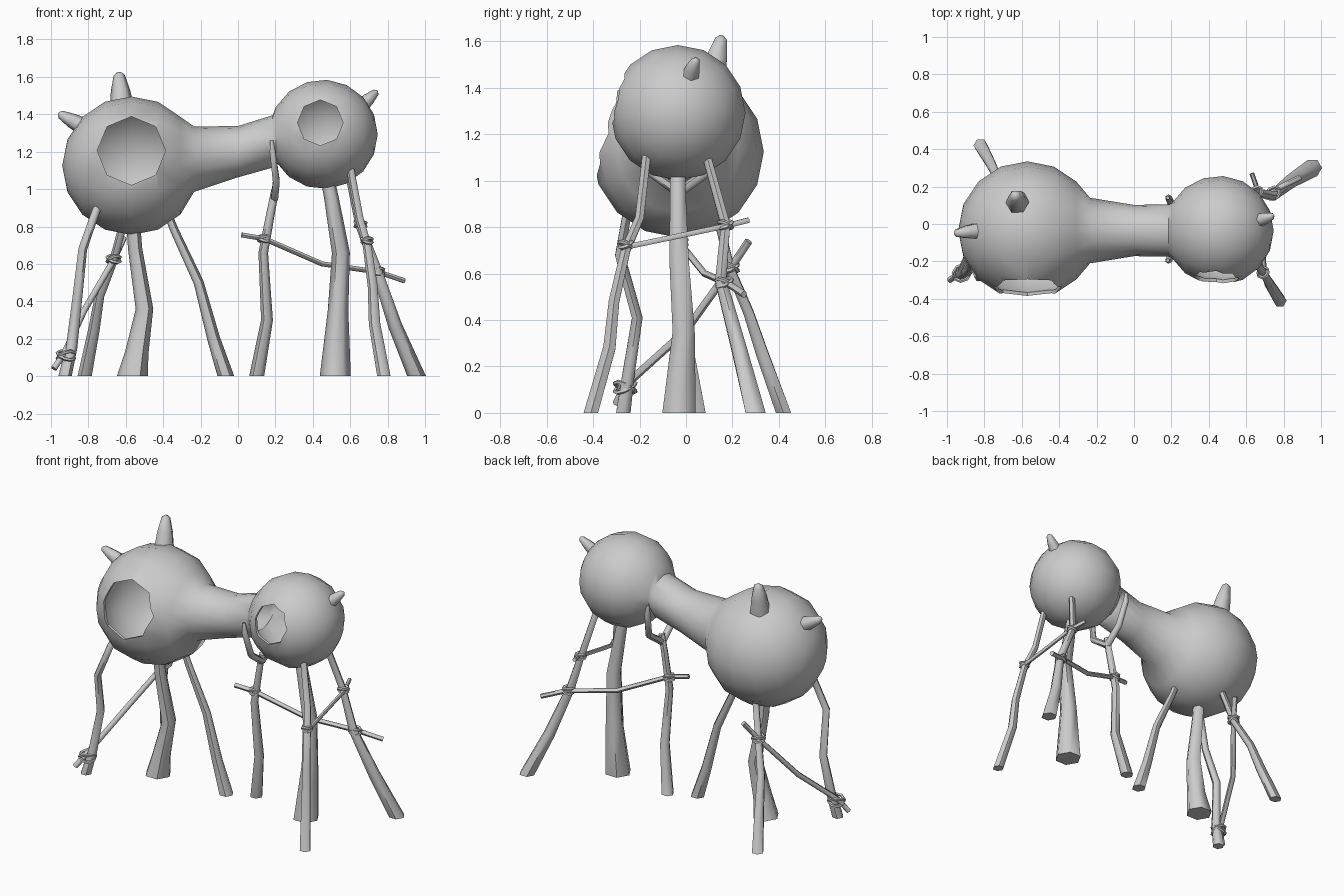
import bpy, bmesh, math
from mathutils import Vector

cube = bpy.data.objects.get("Cube")
if cube:
    bpy.data.objects.remove(cube, do_unlink=True)

grey = bpy.data.materials.new("plain_grey")
grey.use_nodes = True
COLOUR = (0.6, 0.6, 0.6, 1)
grey.diffuse_color = COLOUR
grey.node_tree.nodes["Principled BSDF"].inputs["Base Color"].default_value = COLOUR


def finish(obj, name, angle=60):
    obj.name = name
    obj.data.materials.clear()
    obj.data.materials.append(grey)
    bpy.ops.object.select_all(action='DESELECT')
    obj.select_set(True)
    bpy.context.view_layer.objects.active = obj
    bpy.ops.object.shade_smooth_by_angle(angle=math.radians(angle))
    return obj


def tube(name, points, radii, sides=6, ref=(0, 1, 0), normal=None, flat_end=False):
    """Loft polygon rings along a path; a zero radius closes to a point."""
    pts = [Vector(p) for p in points]
    bm = bmesh.new()
    rings = []
    for i, (p, r) in enumerate(zip(pts, radii)):
        t = pts[min(i + 1, len(pts) - 1)] - pts[max(i - 1, 0)]
        if normal:
            t = Vector(normal)
        elif flat_end and i == len(pts) - 1:
            t = Vector((0, 0, -1))
        t.normalize()
        u = t.cross(Vector(ref)).normalized()
        v = t.cross(u)
        rings.append([bm.verts.new(p + r * (u * math.cos(a) + v * math.sin(a)))
                      for a in (math.tau * k / sides for k in range(sides))])
    for a, b in zip(rings, rings[1:]):
        for k in range(sides):
            n = (k + 1) % sides
            bm.faces.new((a[k], a[n], b[n], b[k]))
    for ring, r in ((rings[0], radii[0]), (rings[-1], radii[-1])):
        if r > 0:
            bm.faces.new(ring)
    bmesh.ops.remove_doubles(bm, verts=bm.verts, dist=1e-5)
    bmesh.ops.recalc_face_normals(bm, faces=bm.faces)
    mesh = bpy.data.meshes.new(name)
    bm.to_mesh(mesh)
    bm.free()
    obj = bpy.data.objects.new(name, mesh)
    bpy.context.collection.objects.link(obj)
    return finish(obj, name)


# Hollow body: two round pods joined by a narrow neck
def pod(cx, cz, r, start, stop, steps):
    angles = [math.radians(start + (stop - start) * i / steps) for i in range(steps + 1)]
    return [(cx - r * math.cos(a), cz, r * abs(math.sin(a))) for a in angles]


neck = [(-.235, 1.16, .175), (0, 1.2, .137), (.185, 1.255, .14)]
profile = pod(-.57, 1.125, .37, 0, 135, 6) + neck + pod(.455, 1.293, .292, 30, 180, 7)
body = tube("body", [(x, -.035, z) for x, z, r in profile],
            [r if r > 1e-4 else 0 for x, z, r in profile], 16, normal=(1, 0, 0))
shell = body.modifiers.new("shell", 'SOLIDIFY')
shell.thickness = .018
shell.offset = -1
bpy.ops.object.modifier_apply(modifier="shell")

# Eight-sided openings in the front of each pod
for x, z, r in ((-.57, 1.205, .183), (.44, 1.355, .122)):
    bpy.ops.mesh.primitive_cylinder_add(vertices=8, radius=r, depth=.5,
                                        location=(x, -.4, z), rotation=(math.pi / 2, 0, 0))
    cutter = bpy.context.object
    cut = body.modifiers.new("opening", 'BOOLEAN')
    cut.operation = 'DIFFERENCE'
    cut.solver = 'EXACT'
    cut.object = cutter
    bpy.context.view_layer.objects.active = body
    bpy.ops.object.modifier_apply(modifier="opening")
    bpy.data.objects.remove(cutter, do_unlink=True)
finish(body, "body", 50)

# Blunt horns
for name, base, tip, r in (
        ("large_top_horn", (-.62, .11, 1.43), (-.637, .155, 1.625), .066),
        ("side_horn", (-.82, -.035, 1.33), (-.96, -.05, 1.405), .05),
        ("small_horn", (.655, .015, 1.44), (.745, .045, 1.525), .042)):
    b, t = Vector(base), Vector(tip)
    tube(name, [b, b.lerp(t, .5), b.lerp(t, .92), t], [r, r * .78, r * .45, r * .15])

# Thick central trunks with flared feet
tube("large_pod_trunk", [(-.56, -.03, .82), (-.55, -.03, .68), (-.5, -.01, .36), (-.54, -.03, .13), (-.565, -.03, 0)],
     [.037, .038, .047, .062, .083], flat_end=True)
tube("small_pod_trunk", [(.48, -.035, 1.05), (.5, -.035, .95), (.55, -.03, .66), (.535, -.01, .35), (.52, -.03, 0)],
     [.037, .039, .048, .055, .083], flat_end=True)

# Thin crooked legs
legs = {
    "large_pod_front_leg": (.036, [(-.74, -.22, .93), (-.76, -.25, .88), (-.83, -.285, .68), (-.86, -.21, .41),
                                   (-.89, -.25, .15), (-.925, -.27, 0)]),
    "large_pod_back_leg": (.038, [(-.61, .14, .83), (-.665, .19, .62), (-.74, .27, .43), (-.77, .33, .25), (-.82, .42, 0)]),
    "large_pod_inner_leg": (.045, [(-.38, -.03, .88), (-.34, -.03, .78), (-.21, -.03, .5), (-.13, -.03, .2), (-.065, -.03, 0)]),
    "small_pod_front_leg": (.036, [(.6, -.17, 1.11), (.65, -.2, .84), (.69, -.26, .7), (.72, -.31, .48), (.73, -.33, .28), (.78, -.41, 0)]),
    "small_pod_back_leg": (.05, [(.59, .09, 1.1), (.65, .17, .81), (.74, .15, .57), (.84, .23, .27), (.955, .3, 0)]),
    "neck_leg": (.04, [(.2, -.03, 1.0), (.18, -.03, .9), (.135, -.02, .66), (.155, .0, .3), (.1, .05, 0)]),
}
for name, (foot, path) in legs.items():
    last = len(path) - 1
    radii = [.021 + (foot - .021) * (i / last) ** 2 for i in range(last + 1)]
    tube(name, path, radii, flat_end=True)

# Fork holding the neck from both sides
for name, y in (("front_fork_prong", -.195), ("back_fork_prong", .14)):
    mid = -.035 + (y + .035) * .75
    tube(name, [(.18, y, 1.26), (.185, y, 1.2), (.205, mid, 1.04), (.195, -.03, .95)],
         [.01, .018, .021, .022], ref=(1, 0, 0))

# Crossbar sticks
tube("long_crossbar", [(.02, -.06, .755), (.14, -.03, .735), (.45, .08, .6), (.75, .18, .557), (.89, .25, .51)],
     [.015] * 5, ref=(0, 0, 1))
tube("short_crossbar", [(.63, .27, .83), (.665, .17, .805), (.68, -.04, .76), (.7, -.28, .71)],
     [.013] * 4, ref=(0, 0, 1))
tube("diagonal_brace", [(-.985, -.3, .04), (-.93, -.26, .12), (-.82, 0, .355), (-.665, .19, .62), (-.61, .27, .74)],
     [.017] * 5, ref=(1, 0, 0))

# Rope lashings where sticks cross legs
for name, spot, size in (
        ("neck_leg_lashing", (.138, -.025, .735), .03), ("back_leg_lower_lashing", (.745, .165, .56), .035),
        ("back_leg_upper_lashing", (.655, .17, .81), .03), ("small_front_leg_lashing", (.69, -.26, .725), .028),
        ("large_front_leg_lashing", (-.92, -.262, .11), .048), ("large_back_leg_lashing", (-.665, .19, .625), .036)):
    for i, tilt in enumerate((-.4, .4)):
        bpy.ops.mesh.primitive_torus_add(major_segments=8, minor_segments=5, major_radius=size, minor_radius=.01,
                                         location=spot, rotation=(tilt, tilt * .8, 0))
        finish(bpy.context.object, f"{name}_{i + 1}")
